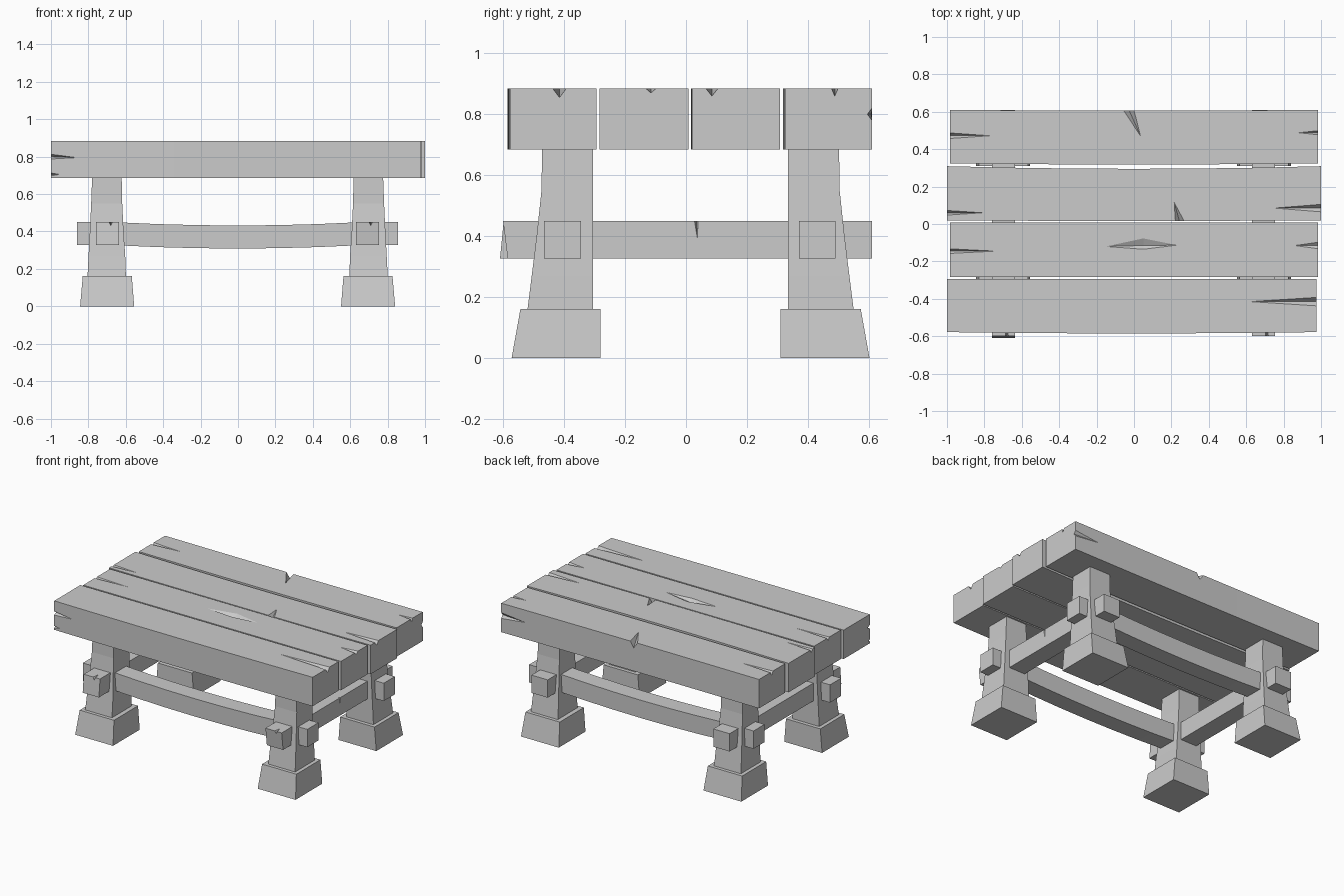
import bpy, bmesh
from mathutils import Vector as V

cube = bpy.data.objects.get("Cube")
if cube:
    bpy.data.objects.remove(cube)

wood = bpy.data.materials.new("grey_wood")
wood.use_nodes = True
GREY = (0.6, 0.6, 0.6, 1)
wood.diffuse_color = GREY
wood.node_tree.nodes["Principled BSDF"].inputs["Base Color"].default_value = GREY


def finish(name, bm):
    bmesh.ops.recalc_face_normals(bm, faces=bm.faces)
    mesh = bpy.data.meshes.new(name)
    bm.to_mesh(mesh)
    bm.free()
    mesh.materials.append(wood)
    obj = bpy.data.objects.new(name, mesh)
    bpy.context.collection.objects.link(obj)
    return obj


def loft(name, rings):
    """Solid through a list of equal-length rings of points."""
    bm = bmesh.new()
    rows = [[bm.verts.new(p) for p in ring] for ring in rings]
    n = len(rows[0])
    for a, b in zip(rows, rows[1:]):
        for i in range(n):
            j = (i + 1) % n
            bm.faces.new((a[i], a[j], b[j], b[i]))
    bm.faces.new(rows[0])
    bm.faces.new(rows[-1])
    return finish(name, bm)


def hull(bm, rim, bottom, normal):
    """Cutter for one crack: an open rim on the surface and a deepest point."""
    pts = rim + [p + normal * 0.03 for p in rim] + [bottom]
    verts = [bm.verts.new(p) for p in pts]
    bmesh.ops.convex_hull(bm, input=verts)


def crack(bm, tip, mouth, width, depth, normal):
    """Wedge that opens and deepens from its tip to the edge of the wood."""
    tip, mouth, normal = V(tip), V(mouth), V(normal)
    run = (mouth - tip) * 1.1
    side = normal.cross(run).normalized() * width * 0.55
    end = tip + run
    hull(bm, [tip, end + side, end - side], end - normal * depth * 1.1, normal)


def carve(obj, bm):
    cutter = finish(obj.name + "_cutter", bm)
    cutter.hide_render = True
    mod = obj.modifiers.new("cracks", "BOOLEAN")
    mod.operation, mod.solver, mod.object = "DIFFERENCE", "EXACT", cutter
    graph = bpy.context.evaluated_depsgraph_get()
    mesh = bpy.data.meshes.new_from_object(obj.evaluated_get(graph))
    obj.modifiers.clear()
    obj.data = mesh
    bpy.data.objects.remove(cutter)


# Table top: four thick planks with slightly bowed edges
TOP, UNDER = 0.885, 0.685
UP, FRONT, BACK = V((0, 0, 1)), V((0, -1, 0)), V((0, 1, 0))


def plank(name, x0, x1, y0, y1, bow0, bow1):
    rings = []
    for i in range(7):
        t = i / 6
        x, s = x0 + (x1 - x0) * t, 4 * t * (1 - t)
        a, b = y0 + bow0 * s, y1 + bow1 * s
        rings.append([(x, a, UNDER), (x, b, UNDER), (x, b, TOP), (x, a, TOP)])
    return loft(name, rings)


planks = [
    plank("plank_front", -1, 0.975, -0.578, -0.293, -0.007, 0),
    plank("plank_mid_front", -0.985, 0.985, -0.283, 0.008, 0, 0),
    plank("plank_mid_back", -1, 1, 0.02, 0.309, -0.004, -0.014),
    plank("plank_back", -0.985, 0.985, 0.324, 0.61, -0.006, -0.004),
]

# Cracks running in from the plank ends: tip x, end x, y, width, depth
end_cracks = [
    [(0.62, 0.975, -0.415, 0.045, 0.03)],
    [(-0.74, -0.985, -0.145, 0.025, 0.02), (0.86, 0.985, -0.115, 0.035, 0.015)],
    [(-0.81, -1, 0.06, 0.025, 0.02), (0.75, 1, 0.085, 0.04, 0.025)],
    [(-0.77, -0.985, 0.472, 0.03, 0.025), (0.88, 0.985, 0.488, 0.022, 0.025)],
]
for i, (obj, cracks) in enumerate(zip(planks, end_cracks)):
    bm = bmesh.new()
    for tip, end, y, w, d in cracks:
        crack(bm, (tip, y, TOP), (end, y, TOP), w, d, UP)
    if i == 0:    # splits in the front face
        crack(bm, (-0.86, -0.58, 0.795), (-1, -0.578, 0.8), 0.025, 0.025, FRONT)
        crack(bm, (-0.95, -0.58, 0.705), (-1, -0.578, 0.705), 0.015, 0.015, FRONT)
    elif i == 1:  # shallow diamond gouge
        rim = [V((x, y, TOP)) for x, y in
               ((-0.15, -0.12), (0.05, -0.135), (0.23, -0.113), (0.05, -0.077))]
        hull(bm, rim, V((0.05, -0.115, TOP - 0.02)), UP)
    elif i == 2:  # chip from the front edge
        crack(bm, (0.215, 0.115, TOP), (0.243, 0.016, TOP), 0.045, 0.03, UP)
    else:         # chip from the back edge and a split in the back face
        crack(bm, (0.035, 0.47, TOP), (-0.025, 0.606, TOP), 0.05, 0.04, UP)
        crack(bm, (0.8, 0.609, 0.8), (0.985, 0.61, 0.8), 0.04, 0.015, BACK)
    carve(obj, bm)

# Legs and feet: inner sides near upright, outer sides flaring downward
LEG = [  # z, inner x, outer x, inner y, outer y
    (0.69, 0.62, 0.778, 0.32, 0.487),
    (0.55, 0.617, 0.783, 0.32, 0.489),
    (0.40, 0.61, 0.79, 0.32, 0.505),
    (0.27, 0.601, 0.797, 0.32, 0.521),
    (0.15, 0.597, 0.803, 0.32, 0.536),
]
FOOT = [(0.162, 0.566, 0.828, 0.295, 0.558), (0, 0.553, 0.842, 0.295, 0.587)]


def post(name, profile, sx, sy):
    loft(name, [[(sx * x - 0.002, sy * y + 0.015, z)
                 for x, y in ((a, c), (b, c), (b, d), (a, d))]
                for z, a, b, c, d in profile])


for sx, side in ((1, "left"), (-1, "right")):
    for sy, end in ((-1, "front"), (1, "back")):
        post(f"{end}_{side}_leg", LEG, sx, sy)
        post(f"{end}_{side}_foot", FOOT, sx, sy)

# Long stretchers, sagging in the middle
LOW, HIGH = 0.327, 0.45
for name, y0 in (("front_stretcher", -0.465), ("back_stretcher", 0.37)):
    rings = []
    for i in range(9):
        t = i / 8
        x, sag = -0.86 + 1.715 * t, 0.018 * max(0, 1 - (2.6 * (t - 0.5)) ** 2)
        y1 = y0 + 0.121
        rings.append([(x, y0, LOW - sag), (x, y1, LOW - sag),
                      (x, y1, HIGH - sag), (x, y0, HIGH - sag)])
    loft(name, rings)

# Cross stretchers with sloping front ends and small nicks
for name, x0, low_y, high_y in (("right_cross_stretcher", -0.76, -0.61, -0.598),
                                ("left_cross_stretcher", 0.63, -0.585, -0.6)):
    x1 = x0 + 0.124
    obj = loft(name, [
        [(x0, low_y, LOW), (x1, low_y, LOW), (x1, high_y, HIGH), (x0, high_y, HIGH)],
        [(x0, 0.61, LOW), (x1, 0.61, LOW), (x1, 0.61, HIGH), (x0, 0.61, HIGH)]])
    bm = bmesh.new()
    mid = x0 + 0.08
    crack(bm, (mid, -0.55, HIGH), (mid, -0.6, HIGH), 0.018, 0.02, UP)
    if x0 > 0:
        crack(bm, (x1, 0.037, 0.395), (x1, 0.034, HIGH), 0.012, 0.015, V((1, 0, 0)))
    carve(obj, bm)
